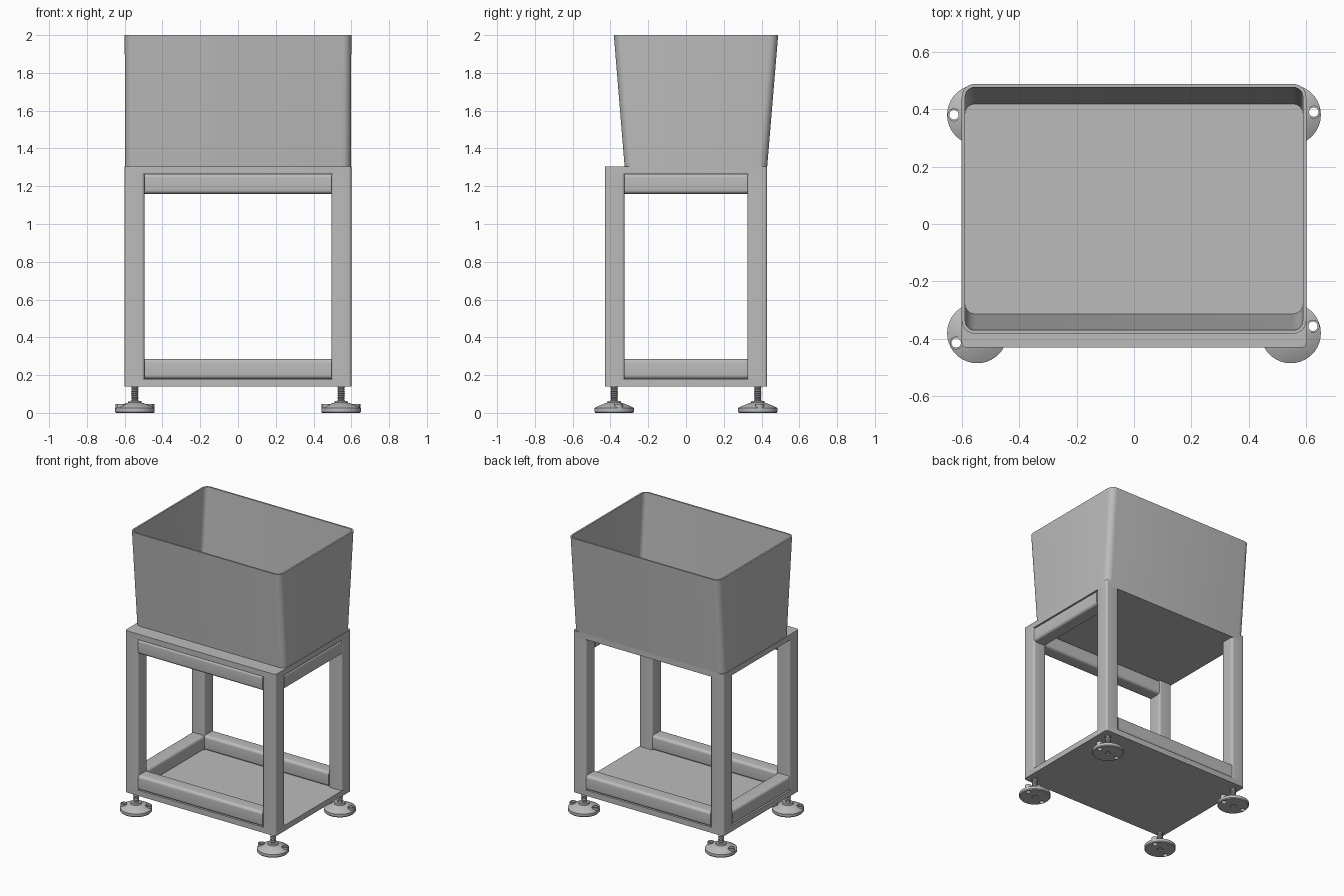
import bpy, bmesh
from math import sin, cos, pi, radians
from mathutils import Matrix, Vector

if "Cube" in bpy.data.objects:
    bpy.data.objects.remove(bpy.data.objects["Cube"], do_unlink=True)

grey = bpy.data.materials.new("metal_grey")
grey.use_nodes = True
colour = (0.5, 0.5, 0.5, 1)
grey.diffuse_color = colour
grey.node_tree.nodes["Principled BSDF"].inputs["Base Color"].default_value = colour


def finish(name, bm):
    bmesh.ops.recalc_face_normals(bm, faces=bm.faces)
    mesh = bpy.data.meshes.new(name)
    bm.to_mesh(mesh)
    bm.free()
    mesh.materials.append(grey)
    ob = bpy.data.objects.new(name, mesh)
    bpy.context.collection.objects.link(ob)
    smooth(ob)
    return ob


def activate(ob):
    bpy.ops.object.select_all(action='DESELECT')
    ob.select_set(True)
    bpy.context.view_layer.objects.active = ob


def smooth(ob):
    activate(ob)
    bpy.ops.object.shade_smooth_by_angle(angle=radians(35))


def rounded_rect(u0, u1, v0, v1, r, w, steps=6):
    """Rounded rectangle loop at level w."""
    pts = []
    corners = ((u1 - r, v1 - r), (u0 + r, v1 - r), (u0 + r, v0 + r), (u1 - r, v0 + r))
    for q, (cu, cv) in enumerate(corners):
        for i in range(steps + 1):
            a = (q + i / steps) * pi / 2
            pts.append(Vector((cu + r * cos(a), cv + r * sin(a), w)))
    return pts


def loft(name, loops, axis='z'):
    """Skin the loops in order and cap both ends."""
    turn = {'z': lambda p: p, 'x': lambda p: p.zxy, 'y': lambda p: p.yzx}[axis]
    bm = bmesh.new()
    rings = [[bm.verts.new(turn(p)) for p in loop] for loop in loops]
    for a, b in zip(rings, rings[1:]):
        for i in range(len(a)):
            j = (i + 1) % len(a)
            bm.faces.new((a[i], a[j], b[j], b[i]))
    bm.faces.new(rings[0])
    bm.faces.new(rings[-1])
    return finish(name, bm)


def bar(name, rect, r, w0, w1, axis='z'):
    return loft(name, [rounded_rect(*rect, r, w) for w in (w0, w1)], axis)


def lathe(name, profile, centre, sides=40):
    bm = bmesh.new()
    vs = [bm.verts.new((r, 0, z)) for r, z in profile]
    es = [bm.edges.new(pair) for pair in zip(vs, vs[1:])]
    bmesh.ops.spin(bm, geom=vs + es, axis=(0, 0, 1), cent=(0, 0, 0),
                   angle=2 * pi, steps=sides)
    bmesh.ops.remove_doubles(bm, verts=bm.verts, dist=1e-5)
    bmesh.ops.translate(bm, verts=bm.verts, vec=centre)
    return finish(name, bm)


def cylinders(name, spots, r, z0, z1):
    bm = bmesh.new()
    for x, y in spots:
        bmesh.ops.create_cone(bm, cap_ends=True, segments=24, radius1=r, radius2=r,
                              depth=z1 - z0,
                              matrix=Matrix.Translation((x, y, (z0 + z1) / 2)))
    return finish(name, bm)


def boolean(ob, tool, operation):
    mod = ob.modifiers.new("boolean", 'BOOLEAN')
    mod.object, mod.operation, mod.solver = tool, operation, 'EXACT'
    activate(ob)
    bpy.ops.object.modifier_apply(modifier=mod.name)
    bpy.data.objects.remove(tool, do_unlink=True)


X, Y, T = 0.6, 0.43, 0.105           # frame half sizes and tube width
BASE, FLOOR, DECK, TOP = 0.14, 0.18, 1.265, 1.305

# Base plate and deck plate
bar("base_plate", (-X, X, -Y, Y), 0.015, BASE, FLOOR)
bar("deck_plate", (-X, X, -Y, Y), 0.015, DECK, TOP)

# Legs
for sx, side in ((-1, "right"), (1, "left")):
    for sy, end in ((-1, "front"), (1, "back")):
        xs = sorted((sx * X, sx * (X - T)))
        ys = sorted((sy * Y, sy * (Y - T)))
        bar(f"{end}_{side}_leg", (*xs, *ys), 0.015, FLOOR, DECK)

# Rails between the legs: lower on three sides, upper on two
lower, upper = (FLOOR, FLOOR + T), (DECK - T, DECK)
ix, iy = X - T, Y - T
bar("front_lower_rail", (-Y, -iy, *lower), 0.02, -ix, ix, 'x')
bar("back_lower_rail", (iy, Y, *lower), 0.02, -ix, ix, 'x')
bar("front_upper_rail", (-Y, -iy, *upper), 0.02, -ix, ix, 'x')
bar("right_lower_rail", (*lower, -X, -ix), 0.02, -iy, iy, 'y')
bar("left_upper_rail", (*upper, ix, X), 0.02, -iy, iy, 'y')

# Open bin, flared towards front and back
wall = 0.012
loft("bin", [
    rounded_rect(-X + 0.003, X - 0.003, -0.325, Y, 0.045, TOP),
    rounded_rect(-X, X, -0.382, 0.488, 0.045, 2.0),
    rounded_rect(-X + wall, X - wall, -0.382 + wall, 0.488 - wall, 0.033, 2.0),
    rounded_rect(-X + wall, X - wall, -0.325 + wall, Y - wall, 0.033, TOP + 0.01),
])

# Levelling feet: pad with two bolt holes, and a threaded stem
pad = [(0, 0.006), (0.02, 0.006), (0.02, 0), (0.1, 0), (0.105, 0.006), (0.105, 0.025),
       (0.085, 0.036), (0.045, 0.052), (0.036, 0.054), (0.034, 0.064), (0, 0.064)]
stem = [(0, 0.06)]
for i in range(8):
    z = 0.06 + i * 0.01
    stem += [(0.016, z), (0.02, z + 0.005)]
stem += [(0.016, BASE), (0, BASE)]
turns = {(-1, -1): 205, (-1, 1): 180, (1, -1): 17, (1, 1): 7}
for (sx, sy), deg in turns.items():
    cx, cy, a = sx * 0.546, sy * 0.38, radians(deg)
    label = f"{'front' if sy < 0 else 'back'}_{'left' if sx > 0 else 'right'}"
    foot = lathe(f"{label}_foot_pad", pad, (cx, cy, 0))
    spots = [(cx + k * 0.081 * cos(a), cy + k * 0.081 * sin(a)) for k in (-1, 1)]
    boolean(foot, cylinders("boss", spots, 0.0225, 0.012, 0.048), 'UNION')
    boolean(foot, cylinders("hole", spots, 0.0165, -0.02, 0.1), 'DIFFERENCE')
    smooth(foot)
    lathe(f"{label}_foot_stem", stem, (cx, cy, 0), 20)
